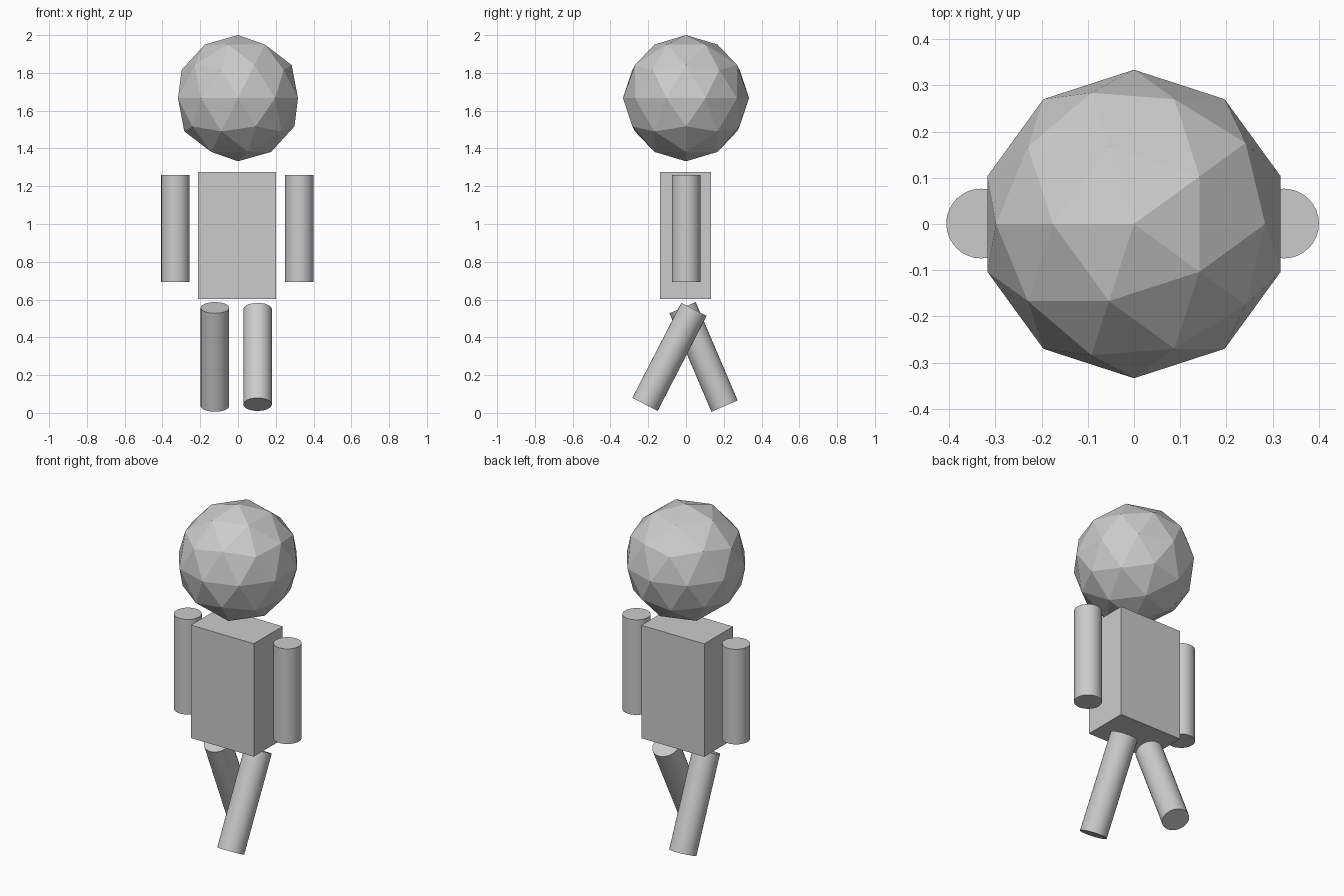
import bpy
from math import pi, radians
from mathutils import Vector

if "Cube" in bpy.data.objects:
    bpy.data.objects.remove(bpy.data.objects["Cube"])

LIMB_RADIUS = 0.0755


def limb(name, top, bottom):
    """Round capped cylinder running between two points."""
    top, bottom = Vector(top), Vector(bottom)
    axis = top - bottom
    bpy.ops.mesh.primitive_cylinder_add(
        vertices=32, radius=LIMB_RADIUS, depth=axis.length,
        location=(top + bottom) / 2,
        rotation=axis.to_track_quat('Z', 'Y').to_euler())
    obj = bpy.context.object
    obj.name = name
    bpy.ops.object.shade_smooth_by_angle(angle=radians(30))
    return obj


# Faceted head
bpy.ops.mesh.primitive_ico_sphere_add(
    subdivisions=2, radius=0.334, location=(0, 0, 1.666), rotation=(0, 0, pi))
bpy.context.object.name = "head"

# Box torso
bpy.ops.mesh.primitive_cube_add(size=1, location=(-0.006, -0.003, 0.939))
torso = bpy.context.object
torso.name = "torso"
torso.scale = (0.414, 0.271, 0.672)

# Straight arms hanging beside the torso
for name, x in (("left_arm", -0.331), ("right_arm", 0.325)):
    limb(name, (x, 0.001, 1.259), (x, 0.001, 0.693))

# Striding legs, tilted opposite ways
limb("left_leg", (-0.122, -0.018, 0.557), (-0.122, 0.204, 0.036))
limb("right_leg", (0.104, 0.042, 0.548), (0.104, -0.217, 0.045))
